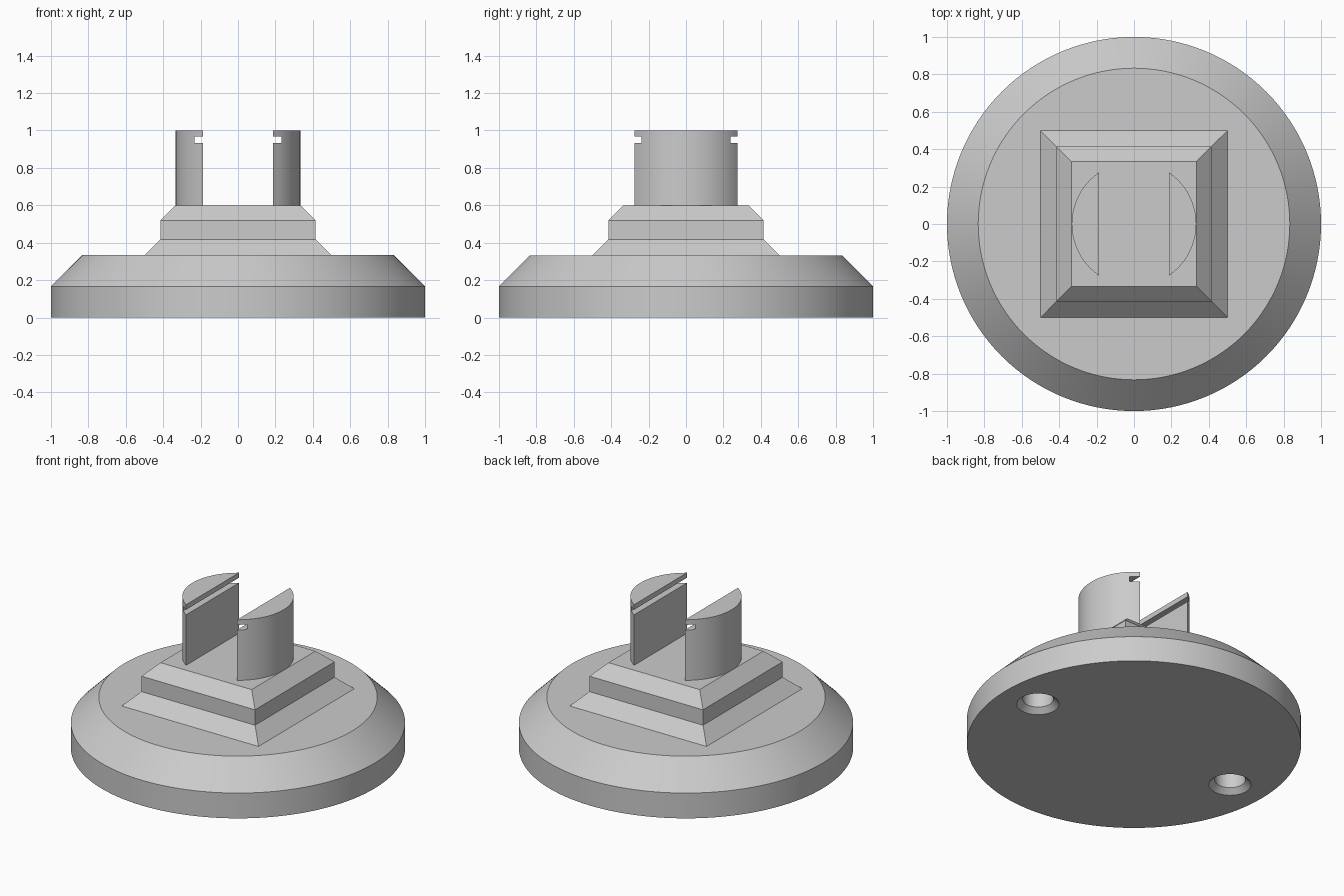
import bpy, bmesh
from math import cos, sin, acos, pi, radians

cube = bpy.data.objects.get("Cube")
if cube:
    bpy.data.objects.remove(cube, do_unlink=True)

grey = bpy.data.materials.new("light_grey")
grey.use_nodes = True
grey.diffuse_color = (0.6, 0.6, 0.6, 1)
grey.node_tree.nodes["Principled BSDF"].inputs["Base Color"].default_value = (0.6, 0.6, 0.6, 1)


def stack(name, rings):
    """Join equal-sized rings of points into a capped solid, bottom to top."""
    bm = bmesh.new()
    loops = [[bm.verts.new(p) for p in ring] for ring in rings]
    n = len(loops[0])
    for low, high in zip(loops, loops[1:]):
        for i in range(n):
            j = (i + 1) % n
            bm.faces.new((low[i], low[j], high[j], high[i]))
    bm.faces.new(loops[0][::-1])
    bm.faces.new(loops[-1])
    bmesh.ops.recalc_face_normals(bm, faces=bm.faces)
    mesh = bpy.data.meshes.new(name)
    bm.to_mesh(mesh)
    bm.free()
    mesh.materials.append(grey)
    obj = bpy.data.objects.new(name, mesh)
    bpy.context.collection.objects.link(obj)
    return obj


def circle(r, z, n, cx=0):
    return [(cx + r * cos(2 * pi * i / n), r * sin(2 * pi * i / n), z) for i in range(n)]


def rect(x0, x1, y, z):
    return [(x0, -y, z), (x1, -y, z), (x1, y, z), (x0, y, z)]


def activate(obj):
    bpy.ops.object.select_all(action='DESELECT')
    obj.select_set(True)
    bpy.context.view_layer.objects.active = obj


def cut(obj, cutter):
    cutter.hide_render = True
    mod = obj.modifiers.new("cut", 'BOOLEAN')
    mod.operation = 'DIFFERENCE'
    mod.solver = 'EXACT'
    mod.object = cutter
    activate(obj)
    bpy.ops.object.modifier_apply(modifier=mod.name)
    bpy.data.objects.remove(cutter, do_unlink=True)


def smooth(obj):
    activate(obj)
    bpy.ops.object.shade_smooth_by_angle(angle=radians(30))


# Round base with a bevelled rim
base = stack("round_base", [circle(r, z, 128) for r, z in
                            ((1, 0), (1, 0.167), (0.833, 0.333))])

# Two countersunk blind holes in the underside
for side in (-1, 1):
    profile = ((0.147, -0.02), (0.127, 0), (0.092, 0.033), (0.092, 0.2))
    cut(base, stack("hole_cutter", [circle(r, z, 48, side * 0.75) for r, z in profile]))
smooth(base)

# Square stepped plinth
stack("square_plinth", [rect(-h, h, h, z) for h, z in
                        ((0.5, 0.333), (0.415, 0.418), (0.415, 0.52), (0.333, 0.6))])

# Two upright posts, each a slice of a cylinder with a slot near the top
RADIUS, INNER, STEPS = 0.333, 0.186, 32
half = acos(INNER / RADIUS)
for side, name in ((-1, "right_post"), (1, "left_post")):
    angles = [half * (2 * i / STEPS - 1) for i in range(STEPS + 1)]
    post = stack(name, [[(side * RADIUS * cos(a), RADIUS * sin(a), z) for a in angles]
                        for z in (0.6, 1)])
    x0, x1 = sorted((side * 0.1, side * 0.233))
    cut(post, stack("slot_cutter", [rect(x0, x1, 0.5, z) for z in (0.933, 0.967)]))
    smooth(post)
